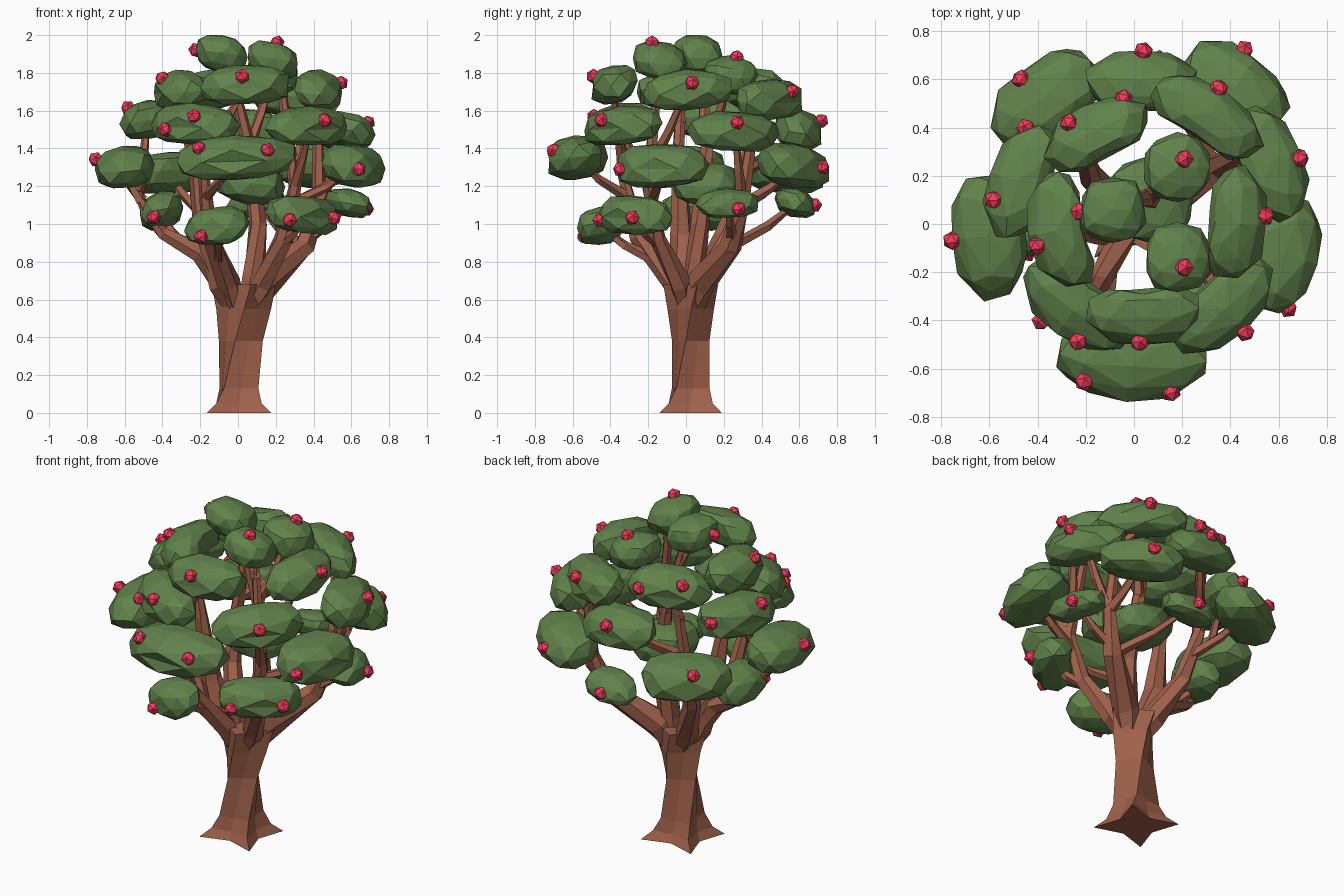
import bpy, bmesh, math, random
from mathutils import Vector
from mathutils.bvhtree import BVHTree

random.seed(7)
AXIS = Vector((0.03, 0.03, 0))     # centre the crown wraps around


def material(name, rgb):
    m = bpy.data.materials.new(name)
    m.diffuse_color = (*rgb, 1)
    return m


LEAF = material("leaf_green", (0.12, 0.225, 0.07))
BARK = material("bark_brown", (0.35, 0.12, 0.07))
RED = material("berry_red", (0.92, 0.045, 0.11))


def finish(bm, name, mat):
    bmesh.ops.recalc_face_normals(bm, faces=bm.faces)
    me = bpy.data.meshes.new(name)
    bm.to_mesh(me)
    bm.free()
    me.materials.append(mat)
    ob = bpy.data.objects.new(name, me)
    bpy.context.collection.objects.link(ob)
    return ob


def loft(bm, rings):
    loops = [[bm.verts.new(p) for p in r] for r in rings]
    n = len(loops[0])
    for a, b in zip(loops, loops[1:]):
        for i in range(n):
            j = (i + 1) % n
            bm.faces.new((a[i], a[j], b[j], b[i]))
    bm.faces.new(loops[0][::-1])
    bm.faces.new(loops[-1])


def tube(bm, pts, radii, sides=5):
    rings = []
    for i, p in enumerate(pts):
        t = (pts[min(i + 1, len(pts) - 1)] - pts[max(i - 1, 0)]).normalized()
        q = Vector((0, 0, 1)).rotation_difference(t)
        ring = []
        for k in range(sides):
            a = math.tau * k / sides + i * 0.35
            r = radii[i] * random.uniform(0.88, 1.15)
            ring.append(p + q @ Vector((r * math.cos(a), r * math.sin(a), 0)))
        rings.append(ring)
    loft(bm, rings)


def leaf_clump(name, x, y, z, length, width, height, curved=True):
    """Faceted pad of leaves, bent around the crown axis."""
    bm = bmesh.new()
    bmesh.ops.create_icosphere(bm, subdivisions=2, radius=1)
    d = Vector((x, y, 0)) - AXIS
    rad, ang = d.length * 0.8, math.atan2(d.y, d.x)
    hub = AXIS + d * 0.2
    slope = random.uniform(-0.02, 0.02)
    for v in bm.verts:
        u, w, h = (math.copysign(abs(c) ** 0.78, c) * random.uniform(0.92, 1.06) for c in v.co)
        if curved:
            a, r = ang + w * length / rad, rad + u * width
            pos = hub + Vector((r * math.cos(a), r * math.sin(a), 0))
        else:
            pos = Vector((x + u * width, y + w * length, 0))
        pos.z = z + h * height + w * slope - u * 0.02
        v.co = pos
    bmesh.ops.recalc_face_normals(bm, faces=bm.faces)
    trees.append(BVHTree.FromBMesh(bm))
    centres.append(Vector((x, y, z)))
    finish(bm, name, LEAF)


# Leaf clumps, tier by tier: x, y, z, half length
trees, centres = [], []
crown = [(-0.09, 0.06, 1.90, 0.135), (0.18, -0.14, 1.865, 0.14), (0.18, 0.235, 1.79, 0.14)]
for i, c in enumerate(crown):
    leaf_clump(f"crown_clump_{i}", *c, 0.14, 0.10, False)
leaf_clump("inner_clump", 0.07, 0.10, 1.215, 0.18, 0.185, 0.115, False)
tiers = {
    "upper": (0.12, 0.105, [
        (0.04, -0.39, 1.74, 0.24), (-0.33, -0.03, 1.71, 0.26), (0.44, 0.0, 1.71, 0.24),
        (-0.16, 0.39, 1.71, 0.24), (0.32, 0.46, 1.66, 0.26)]),
    "middle": (0.13, 0.105, [
        (-0.25, -0.36, 1.53, 0.27), (0.38, -0.35, 1.52, 0.26), (0.57, 0.26, 1.49, 0.25),
        (-0.48, 0.18, 1.55, 0.25), (0.03, 0.60, 1.50, 0.23)]),
    "lower": (0.155, 0.115, [
        (-0.02, -0.59, 1.35, 0.33), (-0.61, -0.05, 1.30, 0.26), (0.62, -0.13, 1.31, 0.25),
        (0.42, 0.57, 1.31, 0.24), (-0.37, 0.53, 1.27, 0.26)]),
    "bottom": (0.115, 0.10, [
        (0.36, -0.29, 1.05, 0.25), (-0.11, -0.46, 0.99, 0.17), (-0.41, 0.05, 1.07, 0.18)]),
    "small": (0.11, 0.075, [(0.59, 0.22, 1.11, 0.17), (0.10, 0.58, 1.11, 0.16)]),
}
for tier, (w, h, items) in tiers.items():
    for i, c in enumerate(items):
        leaf_clump(f"{tier}_clump_{i}", *c, w, h)

# Berries snapped on to the nearest leaf surface
berries = [
    (-0.22, 0.05, 1.92), (0.21, -0.18, 1.97), (0.21, 0.27, 1.89),
    (0.02, -0.50, 1.79), (-0.40, -0.09, 1.77), (0.53, 0.03, 1.74), (-0.27, 0.42, 1.76),
    (-0.05, 0.49, 1.72), (0.36, 0.58, 1.72), (-0.41, -0.44, 1.51), (-0.24, -0.51, 1.59),
    (0.47, -0.47, 1.56), (0.68, 0.27, 1.53), (-0.58, 0.10, 1.61), (-0.45, 0.40, 1.57),
    (0.04, 0.72, 1.55), (-0.21, -0.66, 1.41), (0.15, -0.68, 1.38), (-0.76, -0.07, 1.35),
    (0.64, -0.35, 1.29), (0.44, 0.70, 1.30), (-0.48, 0.61, 1.34), (0.28, -0.50, 1.02),
    (0.53, -0.30, 1.04), (-0.20, -0.55, 0.93), (-0.45, -0.13, 1.03), (0.69, 0.28, 1.08),
    (0.10, 0.67, 1.10),
]
bm = bmesh.new()
for b in berries:
    p = min((t.find_nearest(Vector(b)) for t in trees), key=lambda hit: hit[3])
    pos = p[0] + p[1] * 0.004
    new = bmesh.ops.create_icosphere(bm, subdivisions=1, radius=0.041)["verts"]
    spin = Vector((0, 0, 1)).rotation_difference(p[1])
    for v in new:
        v.co = spin @ v.co + pos
finish(bm, "berries", RED)

# Trunk: twisted four-lobed section flaring into roots (z, ridge, groove, shift)
bm = bmesh.new()
rings = []
for z, ro, ri, s in [(0, 0.24, 0.115, 0), (0.05, 0.17, 0.10, 0), (0.13, 0.13, 0.088, 0),
                     (0.38, 0.12, 0.09, 0.01), (0.55, 0.145, 0.11, 0.025), (0.68, 0.175, 0.12, 0.025)]:
    ring = []
    for k in range(8):
        a = math.tau * k / 8 + max(0, z - 0.05) * 1.6 + math.pi / 4
        r = ri if k % 2 else ro
        flat = 0.97 if z < 0.2 else 0.85
        ring.append(Vector((0.005 + s + r * math.cos(a), 0.025 + flat * r * math.sin(a), z)))
    rings.append(ring)
loft(bm, rings)
finish(bm, "trunk", BARK)

# Main limbs: x, y, z, radius
limbs = [
    [(.05, .03, .52, .05), (.13, .08, .68, .08), (.35, .24, .88, .06), (.43, .30, 1.1, .04), (.42, .36, 1.55, .025)],
    [(0, .01, .52, .05), (-.08, 0, .68, .085), (-.17, -.02, .93, .062), (-.22, -.04, 1.3, .04), (-.30, -.03, 1.65, .025)],
    [(.01, .01, .52, .04), (-.05, -.06, .68, .06), (-.15, -.25, .93, .045), (-.18, -.33, 1.25, .03), (-.2, -.34, 1.5, .02)],
    [(.04, .01, .52, .04), (.12, -.03, .68, .06), (.24, -.15, .92, .048), (.3, -.2, 1.2, .035), (.22, -.15, 1.8, .022)],
    [(.04, .03, .52, .05), (.08, .04, .72, .06), (.11, .07, 1, .05), (.06, .11, 1.4, .038), (-.05, .08, 1.85, .022)],
    [(.01, .03, .52, .05), (-.06, .08, .68, .065), (-.18, .2, .93, .052), (-.22, .3, 1.2, .038), (-.18, .36, 1.65, .025)],
    [(-.08, 0, .66, .05), (-.2, .0, .85, .055), (-.40, -.02, .95, .035), (-.48, -.04, 1.05, .028), (-.57, -.05, 1.27, .02)],
]
samples = []
for i, limb in enumerate(limbs):
    bm = bmesh.new()
    pts = [Vector(p[:3]) for p in limb]
    tube(bm, pts, [p[3] for p in limb], 6)
    finish(bm, f"limb_{i}", BARK)
    for a, b in zip(pts[1:], pts[2:]):
        samples += [a.lerp(b, k / 6) for k in range(7)]

# Twigs carrying every clump from the closest limb below it
bm = bmesh.new()
for c in centres:
    below = [s for s in samples if 0.16 < c.z - s.z < 0.42]
    s = min(below, key=lambda p: (p - c).xy.length)
    mid = s.lerp(c, 0.55) - Vector((0, 0, 0.02))
    tube(bm, [s, mid, c], [0.032, 0.025, 0.015])
finish(bm, "twigs", BARK)
